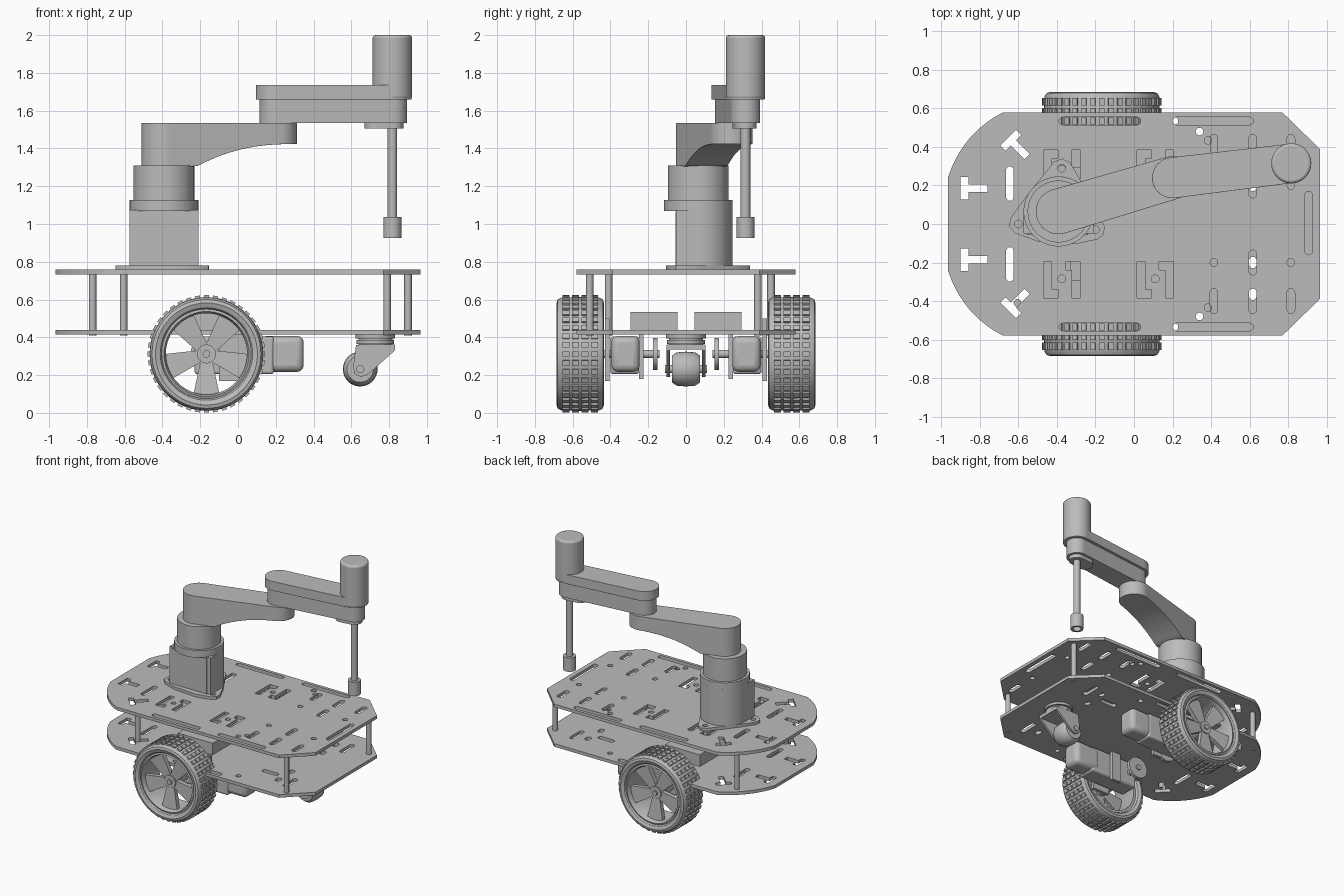
import bpy, bmesh
from math import pi, sin, cos, atan2, hypot
from mathutils import Matrix, Vector

cube = bpy.data.objects.get("Cube")
if cube:
    bpy.data.objects.remove(cube)

grey = bpy.data.materials.new("plain_grey")
grey.use_nodes = True
grey.diffuse_color = (0.5, 0.5, 0.5, 1)
grey.node_tree.nodes["Principled BSDF"].inputs["Base Color"].default_value = (0.5, 0.5, 0.5, 1)
TURN_Y = Matrix.Rotation(-pi / 2, 4, 'X')      # local z becomes world y
parts = []


def finish(name, bm, matrix=Matrix(), bevel=0):
    bmesh.ops.remove_doubles(bm, verts=bm.verts, dist=1e-5)
    bm.transform(matrix)
    bmesh.ops.recalc_face_normals(bm, faces=bm.faces)
    mesh = bpy.data.meshes.new(name)
    bm.to_mesh(mesh)
    bm.free()
    mesh.materials.clear()
    mesh.materials.append(grey)
    ob = bpy.data.objects.new(name, mesh)
    bpy.context.collection.objects.link(ob)
    if bevel:
        mod = ob.modifiers.new("round", 'BEVEL')
        mod.width, mod.segments, mod.limit_method = bevel, 3, 'ANGLE'
        mod.angle_limit = 0.8
    parts.append(ob)
    return ob


def box(name, x, y, z, bevel=0):
    bm = bmesh.new()
    bmesh.ops.create_cube(bm, size=1)
    size = Matrix.Diagonal((x[1] - x[0], y[1] - y[0], z[1] - z[0], 1))
    mid = Matrix.Translation((sum(x) / 2, sum(y) / 2, sum(z) / 2))
    return finish(name, bm, mid @ size, bevel)


def lathe(name, profile, loc, along_y=False, seg=48, bevel=0):
    bm = bmesh.new()
    rings = [[bm.verts.new((r * cos(2 * pi * i / seg), r * sin(2 * pi * i / seg), h))
              for i in range(seg)] for r, h in profile]
    for a, b in zip(rings, rings[1:]):
        for i in range(seg):
            j = (i + 1) % seg
            bm.faces.new((a[i], a[j], b[j], b[i]))
    return finish(name, bm, Matrix.Translation(loc) @ (TURN_Y if along_y else Matrix()), bevel)


def cyl(name, r, lo, hi, x, y=None, z=None, seg=40, bevel=0):
    """Upright when z is None, otherwise lying along y."""
    prof = [(0, lo), (r, lo), (r, hi), (0, hi)]
    loc = (x, y, 0) if z is None else (x, 0, z)
    return lathe(name, prof, loc, z is not None, seg, bevel)


def plate(name, loops, lo, hi, matrix=Matrix()):
    """Flat sheet from an outline plus hole loops."""
    cu = bpy.data.curves.new(name, 'CURVE')
    cu.dimensions, cu.fill_mode, cu.extrude = '2D', 'BOTH', (hi - lo) / 2
    for pts in loops:
        sp = cu.splines.new('POLY')
        sp.points.add(len(pts) - 1)
        for p, (x, y) in zip(sp.points, pts):
            p.co = (x, y, 0, 1)
        sp.use_cyclic_u = True
    tmp = bpy.data.objects.new(name + "_curve", cu)
    bpy.context.collection.objects.link(tmp)
    graph = bpy.context.evaluated_depsgraph_get()
    mesh = bpy.data.meshes.new_from_object(tmp.evaluated_get(graph))
    bm = bmesh.new()
    bm.from_mesh(mesh)
    bpy.data.objects.remove(tmp)
    bpy.data.meshes.remove(mesh)
    return finish(name, bm, matrix @ Matrix.Translation((0, 0, (lo + hi) / 2)))


def link(name, a, ra, b, rb, bottom, top, bevel):
    """Rounded arm from a to b; bottom is a function of the share of length."""
    d = Vector(b) - Vector(a)
    n = 12
    st = [(-ra * cos(pi / 2 * i / n), ra * sin(pi / 2 * i / n)) for i in range(n)]
    st += [(d.length * i / 20, ra + (rb - ra) * i / 20) for i in range(20)]
    st += [(d.length + rb * sin(pi / 2 * i / n), rb * cos(pi / 2 * i / n)) for i in range(n + 1)]
    bm = bmesh.new()
    rows = [[bm.verts.new((s, y, z)) for y, z in
             ((-w, bottom(s / d.length)), (w, bottom(s / d.length)), (w, top), (-w, top))]
            for s, w in st]
    for p, q in zip(rows, rows[1:]):
        for i in range(4):
            bm.faces.new((p[i], p[(i + 1) % 4], q[(i + 1) % 4], q[i]))
    m = Matrix.Translation((a[0], a[1], 0)) @ Matrix.Rotation(atan2(d.y, d.x), 4, 'Z')
    return finish(name, bm, m, bevel)


# Hole shapes
def slot(x0, y0, x1, y1, w=0.04, n=6):
    t = atan2(y1 - y0, x1 - x0)
    ends = [(x1, y1, t - pi / 2), (x0, y0, t + pi / 2)]
    return [(x + w / 2 * cos(s + pi * i / n), y + w / 2 * sin(s + pi * i / n))
            for x, y, s in ends for i in range(n + 1)]


def hole(x, y, r=0.02):
    return [(x + r * cos(pi * i / 8), y + r * sin(pi * i / 8)) for i in range(16)]


def tee(x, y, t):
    b, h, l = 0.02, 0.058, 0.12
    pts = [(-b, -h), (b, -h), (b, -b), (l, -b), (l, b), (b, b), (b, h), (-b, h)]
    return [(x + u * cos(t) - v * sin(t), y + u * sin(t) + v * cos(t)) for u, v in pts]


def ell(x, y, s):
    w = 0.042 * s
    return [(x, y), (x + w, y), (x + w, y + s * 0.145), (x + 1.8 * w, y + s * 0.145),
            (x + 1.8 * w, y + s * 0.19), (x, y + s * 0.19)]


def both(loops):
    return loops + [[(x, -y) for x, y in p] for p in loops]


# Decks
arc = []
for i in range(11):
    t = i / 10
    k = 0.045 * 4 * t * (1 - t)
    arc.append((-0.68 - 0.285 * t - k * 0.76, 0.58 - 0.335 * t + k * 0.65))
half = [(0.965, 0.39), (0.77, 0.58)] + arc
outline = half + [(x, -y) for x, y in reversed(half)]
shared = [slot(-0.645, 0.14, -0.645, 0.28), tee(-0.88, 0.185, 0), tee(-0.64, 0.435, -pi / 4),
          hole(0.34, 0.48)]
upper = shared + [slot(0.22, 0.535, 0.6, 0.535), slot(-0.37, 0.535, 0.015, 0.535), hole(0.385, 0.435)]
for cx in (-0.375, 0.11):
    upper += [ell(cx - 0.095, 0.195, 1), ell(cx + 0.095, 0.385, -1), hole(cx, 0.285)]
for cx in (0.415, 0.617, 0.815):
    upper.append(slot(cx, 0.355, cx, 0.445))
    upper.append(slot(cx, 0.155, cx, 0.245) if cx == 0.617 else hole(cx, 0.2))
lower = shared + [slot(-0.18, 0.535, 0.21, 0.535), slot(0.617, 0.19, 0.617, 0.21),
                  slot(0.617, 0.355, 0.617, 0.375), slot(0.45, 0.3, 0.55, 0.3), slot(0.72, 0.3, 0.72, 0.42)]
plate("upper_deck", [outline] + both(upper) + [slot(0.907, -0.14, 0.907, 0.15)], 0.733, 0.758)
plate("lower_deck", [outline] + both(lower), 0.414, 0.439)
for x, y in ((0.79, -0.51), (0.9, 0.38), (-0.77, 0.45), (-0.605, -0.41)):
    cyl("deck_post", 0.02, 0.41, 0.74, x, y, seg=16)

# Arm base
AX, AY = -0.392, 0.065
ears = [(-0.375, 0.29), (-0.6, 0.0), (-0.2, -0.03)]
foot = []
for (x, y) in ears:
    t = atan2(y - AY, x - AX)
    r = hypot(x - AX, y - AY)
    foot += [(AX + q * cos(t + u), AY + q * sin(t + u)) for q, u in
             ((0.19, -0.65), (r + 0.035, -0.16), (r + 0.05, 0), (r + 0.035, 0.16), (0.19, 0.65))]
plate("arm_foot", [foot] + [hole(x, y) for x, y in ears], 0.758, 0.78)
back = [(AX + 0.182 * cos(pi * i / 24), AY + 0.182 * sin(pi * i / 24)) for i in range(25)]
plate("arm_pedestal", [back + [(AX - 0.182, -0.05), (AX + 0.182, -0.05)]], 0.775, 1.075)
box("pedestal_panel", (-0.555, -0.24), (-0.056, -0.04), (0.78, 1.065))
cyl("pedestal_cap", 0.182, 1.07, 1.127, AX, AY)
cyl("arm_turret", 0.161, 1.127, 1.31, AX, AY)

# Arm links
ELBOW, WRIST = (0.2, 0.24), (0.817, 0.315)


def arch(t):
    u = min(max((t - 0.24) / 0.85, 0), 1)
    return 1.305 + 0.118 * (1 - (1 - u) ** 2.3)


link("shoulder_link", (AX, AY), 0.118, ELBOW, 0.112, arch, 1.535, 0.008)
link("forearm_body", ELBOW, 0.086, WRIST, 0.078, lambda t: 1.535, 1.665, 0)
link("forearm_cover", ELBOW, 0.106, WRIST, 0.102, lambda t: 1.66, 1.735, 0.015)
cyl("wrist_motor", 0.104, 1.66, 2.0, *WRIST, bevel=0.015)
link("wrist_collar", (0.73, 0.305), 0.06, WRIST, 0.058, lambda t: 1.505, 1.54, 0)
cyl("tool_rod", 0.026, 1.0, 1.52, *WRIST, seg=24)
lathe("tool_tip", [(0, 0.96), (0.03, 0.96), (0.03, 0.925), (0.048, 0.925), (0.048, 1.037), (0, 1.037)],
      (*WRIST, 0), seg=24)

# Wheels and drive on both sides
WX, WZ = -0.167, 0.312
tyre = [(0.235, -0.1), (0.245, -0.115), (0.27, -0.125), (0.288, -0.12), (0.299, -0.1), (0.301, 0)]
tyre += [(r, -h) for r, h in reversed(tyre[:-1])] + [tyre[0]]
rim = [(0.237, -0.1), (0.237, 0.105), (0.225, 0.11), (0.215, 0.09), (0.215, -0.1), (0.237, -0.1)]
for s in (-1, 1):
    side = lambda a, b: tuple(sorted((s * a, s * b)))
    mid = (WX, s * 0.56, WZ)
    lathe("tyre", tyre, mid, True, 64)
    lathe("wheel_rim", [(r, s * h) for r, h in rim], mid, True, 64)
    # Tread blocks
    bm = bmesh.new()
    for i in range(40):
        for c in range(4):
            bmesh.ops.create_cube(bm, size=1, matrix=Matrix.Rotation(2 * pi * i / 40, 4, 'Z')
                                  @ Matrix.Translation((0.302, 0, (c - 1.5) * 0.05))
                                  @ Matrix.Diagonal((0.018, 0.028, 0.037, 1)))
    finish("tyre_tread", bm, Matrix.Translation(mid) @ TURN_Y)
    # Spokes widen toward the rim
    bm = bmesh.new()
    for i in range(5):
        turn = Matrix.Rotation(2 * pi * i / 5 + pi / 2, 4, 'Z')
        lo, hi = ([bm.verts.new(turn @ Vector((x, y, s * h))) for x, y, h in
                   ((0.03, -0.03, d), (0.22, -0.07, d + 0.015), (0.22, 0.07, d + 0.015), (0.03, 0.03, d))]
                  for d in (0.025, 0.06))
        bm.faces.new(lo)
        bm.faces.new(hi)
        for k in range(4):
            bm.faces.new((lo[k], lo[k - 1], hi[k - 1], hi[k]))
    finish("wheel_spokes", bm, Matrix.Translation(mid) @ TURN_Y)
    cyl("wheel_hub", 0.05, *side(0.46, 0.63), WX, z=WZ, seg=32)
    cyl("hub_bolt", 0.02, *side(0.62, 0.64), WX, z=WZ, seg=16)
    cyl("axle", 0.022, *side(0.14, 0.5), WX, z=WZ, seg=16)
    cyl("encoder_disc", 0.085, *side(0.15, 0.175), WX, z=WZ)
    box("gearbox", (-0.23, 0.19), side(0.25, 0.4), (0.205, 0.405), 0.015)
    box("motor_can", (0.12, 0.348), side(0.245, 0.395), (0.217, 0.408), 0.035)
    box("motor_bracket", (-0.1, 0.05), side(0.405, 0.43), (0.17, 0.5))
    box("inner_bracket", (-0.06, 0.02), side(0.225, 0.25), (0.18, 0.42))
    box("control_box", (-0.33, -0.02), side(0.045, 0.295), (0.439, 0.533))

# Rear caster
cyl("caster_mount", 0.105, 0.395, 0.416, 0.727, 0)
cyl("caster_swivel", 0.09, 0.35, 0.4, 0.727, 0)
cyl("caster_race", 0.1, 0.365, 0.385, 0.727, 0)
box("caster_crown", (0.64, 0.83), (-0.1, 0.1), (0.335, 0.362))
fork = [(0.625, 0.36), (0.83, 0.36), (0.83, 0.33), (0.69, 0.205), (0.65, 0.19), (0.615, 0.21), (0.61, 0.25)]
for s in (-1, 1):
    lo, hi = sorted((s * 0.085, s * 0.102))
    plate("caster_fork", [[(x, -z) for x, z in fork]], lo, hi, TURN_Y)
lathe("caster_wheel", [(0, -0.075), (0.07, -0.075), (0.088, -0.05), (0.092, 0), (0.088, 0.05),
                       (0.07, 0.075), (0, 0.075)], (0.647, 0, 0.232), True, 32)
cyl("caster_axle", 0.022, -0.11, 0.11, 0.647, z=0.232, seg=16)

# Smooth the round surfaces, keep edges sharp
bpy.ops.object.select_all(action='DESELECT')
for ob in parts:
    ob.select_set(True)
bpy.context.view_layer.objects.active = parts[0]
bpy.ops.object.shade_smooth_by_angle(angle=0.6)
